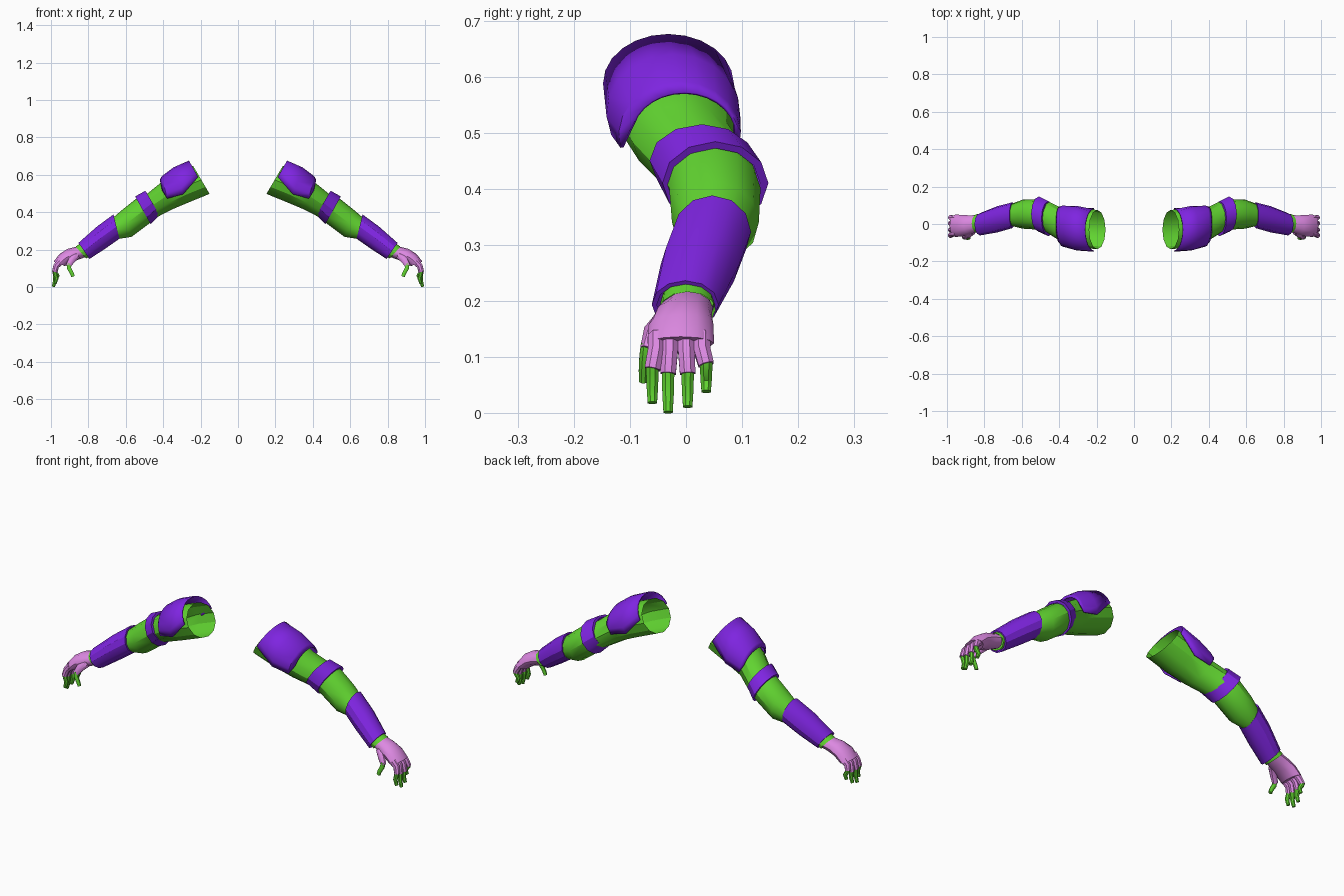
import bpy, bmesh, math
from mathutils import Vector

if "Cube" in bpy.data.objects:
    bpy.data.objects.remove(bpy.data.objects["Cube"], do_unlink=True)


def material(name, rgb):
    m = bpy.data.materials.new(name)
    m.use_nodes = True
    m.diffuse_color = (*rgb, 1)
    m.node_tree.nodes["Principled BSDF"].inputs["Base Color"].default_value = (*rgb, 1)
    return m


GREEN = material("bright green", (0.12, 0.66, 0.03))
PURPLE = material("purple", (0.21, 0.018, 0.75))
PINK = material("pink", (0.72, 0.25, 0.76))


def ring(bot, top, ymin, ymax, arc=None, n=12, scale=1.0):
    """Ellipse through a bottom and a top (x, z) point; arc limits it to +-degrees from the top."""
    cy, ry = (ymin + ymax) / 2, (ymax - ymin) / 2 * scale
    c = Vector(((bot[0] + top[0]) / 2, cy, (bot[1] + top[1]) / 2))
    u = Vector((top[0] - bot[0], 0, top[1] - bot[1])) * 0.5 * scale
    if arc is None:
        angles = [2 * math.pi * i / n for i in range(n)]
    else:
        angles = [math.radians(arc) * (2 * i / n - 1) for i in range(n + 1)]
    return [c + u * math.cos(a) + Vector((0, ry, 0)) * math.sin(a) for a in angles]


def path_rings(points, n=8):
    """Rings round a path of (x, y, z, half width, half thickness)."""
    rings = []
    for i, p in enumerate(points):
        a, b = points[max(i - 1, 0)], points[min(i + 1, len(points) - 1)]
        t = (Vector(b[:3]) - Vector(a[:3])).normalized()
        u = t.cross(Vector((0, 1, 0))).normalized()
        v = u.cross(t)
        rings.append([Vector(p[:3]) + v * p[3] * math.cos(k) + u * p[4] * math.sin(k)
                      for k in [2 * math.pi * (j + 0.5) / n for j in range(n)]])
    return rings


def loft(name, rings, mat, closed=True, caps=(False, False), thick=0, angle=32):
    """Skin the rings and mirror the part to the other arm."""
    bm = bmesh.new()
    rows = [[bm.verts.new(p) for p in r] for r in rings]
    n = len(rows[0])
    for a, b in zip(rows, rows[1:]):
        for i in range(n if closed else n - 1):
            j = (i + 1) % n
            bm.faces.new((a[i], a[j], b[j], b[i]))
    if caps[0]:
        bm.faces.new(rows[0][::-1])
    if caps[1]:
        bm.faces.new(rows[-1])
    bmesh.ops.recalc_face_normals(bm, faces=bm.faces)
    # Make the outer surface face away from the part's axis
    mid = sum((v.co for v in rows[1]), Vector()) / n
    face = rows[1][n // 2].link_faces[0]
    if not any(caps) and face.normal.dot(face.calc_center_median() - mid) < 0:
        bmesh.ops.reverse_faces(bm, faces=bm.faces)
    me = bpy.data.meshes.new(name)
    bm.to_mesh(me)
    bm.free()
    me.materials.append(mat)
    ob = bpy.data.objects.new(name, me)
    bpy.context.collection.objects.link(ob)
    bpy.ops.object.select_all(action="DESELECT")
    ob.select_set(True)
    bpy.context.view_layer.objects.active = ob
    bpy.ops.object.shade_smooth_by_angle(angle=math.radians(angle))
    if thick:
        s = ob.modifiers.new("Thickness", "SOLIDIFY")
        s.thickness, s.offset = thick, -1
    m = ob.modifiers.new("Mirror", "MIRROR")
    m.use_mirror_merge = False
    return ob


# Sleeve: open at the shoulder, running down to the wrist
loft("arm_sleeve", [ring(*r) for r in (
    ((0.152, 0.498), (0.240, 0.648), -0.135, 0.075),
    ((0.265, 0.452), (0.330, 0.612), -0.125, 0.085),
    ((0.355, 0.414), (0.420, 0.552), -0.095, 0.085),
    ((0.430, 0.375), (0.490, 0.495), -0.050, 0.122),
    ((0.480, 0.335), (0.550, 0.468), -0.030, 0.133),
    ((0.570, 0.268), (0.620, 0.412), -0.025, 0.130),
    ((0.635, 0.258), (0.675, 0.365), -0.010, 0.108),
    ((0.790, 0.165), (0.840, 0.235), -0.045, 0.050),
    ((0.812, 0.152), (0.868, 0.216), -0.047, 0.053))], GREEN)

# Shoulder pad: half shell over the top of the upper arm
loft("shoulder_pad", [ring(*r) for r in (
    ((0.165, 0.500), (0.262, 0.676), -0.148, 0.085, 90),
    ((0.270, 0.430), (0.345, 0.640), -0.142, 0.097, 112),
    ((0.360, 0.400), (0.408, 0.592), -0.120, 0.098, 104),
    ((0.385, 0.420), (0.418, 0.572), -0.098, 0.094, 76))],
    PURPLE, closed=False, thick=0.006)

# Band above the elbow
band_a = ((0.420, 0.385), (0.495, 0.515), -0.065, 0.122)
band_b = ((0.467, 0.336), (0.550, 0.484), -0.042, 0.147)
loft("elbow_band", [ring(*band_a, scale=0.84), ring(*band_a),
                    ring(*band_b), ring(*band_b, scale=0.84)], PURPLE)

# Forearm guard
cuff_a = ((0.634, 0.258), (0.666, 0.388), -0.022, 0.116)
cuff_b = ((0.794, 0.150), (0.853, 0.236), -0.061, 0.058)
loft("forearm_guard", [ring(*cuff_a, scale=0.85), ring(*cuff_a),
                       ring((0.71, 0.205), (0.752, 0.325), -0.045, 0.095),
                       ring(*cuff_b), ring(*cuff_b, scale=0.85)], PURPLE)

# Gloved palm
loft("glove_palm", [ring(*r) for r in (
    ((0.816, 0.160), (0.862, 0.216), -0.042, 0.048),
    ((0.848, 0.148), (0.912, 0.204), -0.056, 0.046),
    ((0.885, 0.138), (0.955, 0.176), -0.067, 0.049),
    ((0.925, 0.112), (0.986, 0.136), -0.069, 0.050))],
    PINK, caps=(True, True), angle=40)

# Fingers: glove sleeve to the knuckle, bare finger below (y, glove end z, tip z, tip x)
for name, y, zg, zt, xt in (("index", -0.060, 0.078, 0.018, 0.978),
                            ("middle", -0.032, 0.070, 0.001, 0.987),
                            ("ring", 0.003, 0.070, 0.011, 0.984),
                            ("little", 0.036, 0.086, 0.038, 0.972)):
    y0 = y * 0.85 - 0.002
    zm = zg * 0.45 + zt * 0.55
    loft(name + "_glove_finger", path_rings((
        (0.950, y0, 0.135, 0.016, 0.020),
        (0.972, y0, 0.112, 0.016, 0.017),
        (0.981, y, zg, 0.015, 0.014))), PINK, caps=(True, True), angle=40)
    loft(name + "_finger", path_rings((
        (0.979, y, zg + 0.012, 0.012, 0.012),
        (0.978, y, zg - 0.004, 0.012, 0.012),
        (xt - 0.008, y, zm, 0.011, 0.011),
        (xt, y, zt, 0.009, 0.009))), GREEN, caps=(True, True), angle=40)

# Thumb
loft("thumb_glove", path_rings((
    (0.862, -0.038, 0.168, 0.018, 0.020),
    (0.890, -0.060, 0.143, 0.017, 0.020),
    (0.908, -0.071, 0.112, 0.012, 0.015))), PINK, caps=(True, True), angle=40)
loft("thumb", path_rings((
    (0.906, -0.071, 0.124, 0.010, 0.012),
    (0.903, -0.074, 0.100, 0.010, 0.012),
    (0.889, -0.076, 0.075, 0.009, 0.011),
    (0.882, -0.076, 0.056, 0.008, 0.010))), GREEN, caps=(True, True), angle=40)
